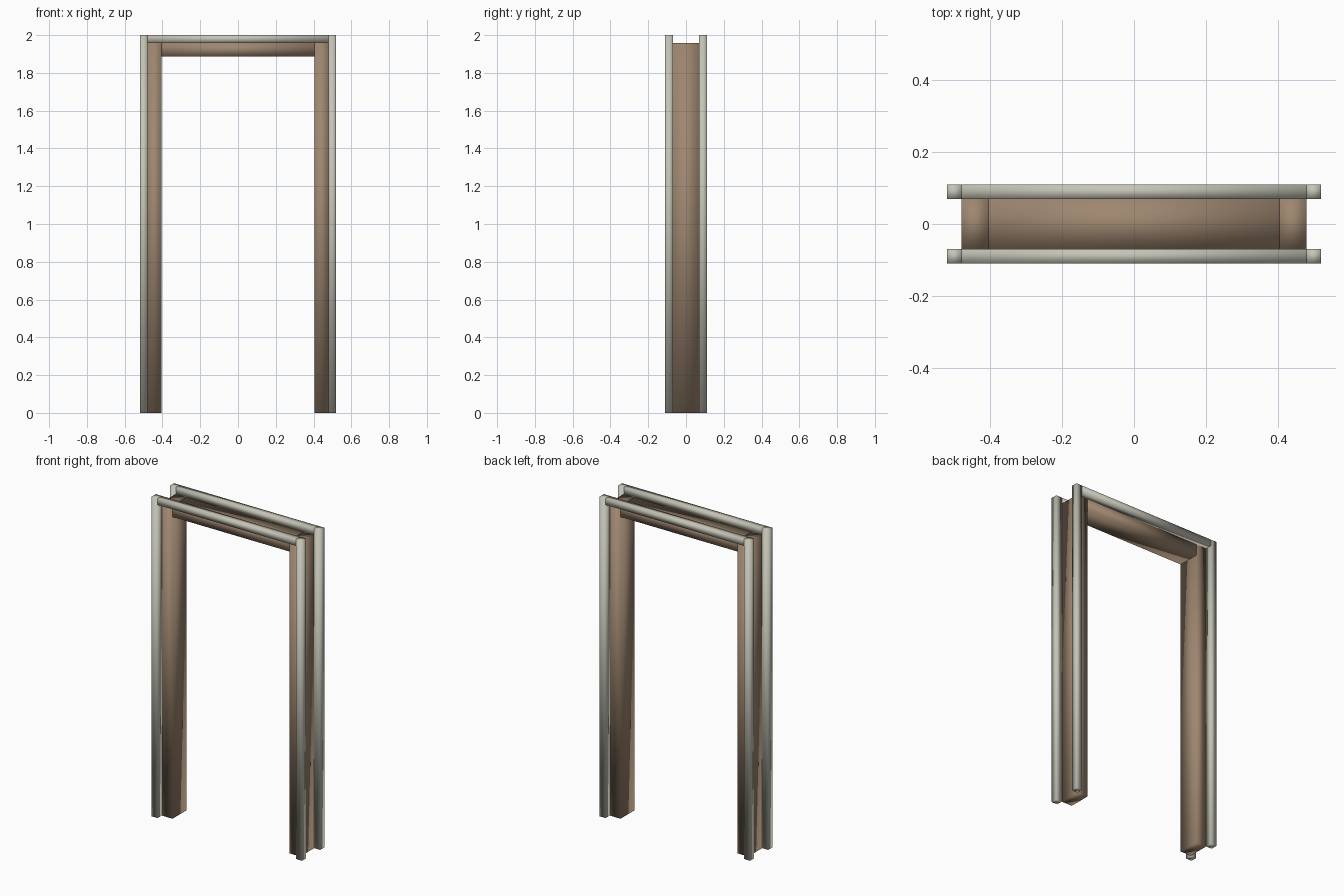
import bpy

cube = bpy.data.objects.get("Cube")
if cube:
    bpy.data.objects.remove(cube, do_unlink=True)


def make_material(name, color):
    mat = bpy.data.materials.new(name)
    mat.use_nodes = True
    mat.diffuse_color = color
    mat.node_tree.nodes["Principled BSDF"].inputs["Base Color"].default_value = color
    return mat


wood = make_material("brown wood", (0.34, 0.24, 0.16, 1))
paint = make_material("pale grey paint", (0.56, 0.55, 0.47, 1))


def box(name, low, high, mat):
    """Softly shaded box between two opposite corners."""
    center = [(a + b) / 2 for a, b in zip(low, high)]
    bpy.ops.mesh.primitive_cube_add(size=1, location=center)
    obj = bpy.context.object
    obj.name = name
    obj.scale = [b - a for a, b in zip(low, high)]
    bpy.ops.object.transform_apply(location=False, rotation=False, scale=True)
    obj.data.materials.append(mat)
    bpy.ops.object.shade_smooth()
    return obj


HEIGHT = 2.0
HALF_WIDTH = 0.52
HALF_DEPTH = 0.11
TRIM = 0.041
outer = HALF_WIDTH - TRIM      # outer face of the jambs
inner = 0.405                  # inner face of the jambs
depth = HALF_DEPTH - TRIM      # half depth of the wooden lining
top = HEIGHT - TRIM            # top of the wooden lining

# Wooden lining
box("header", (-inner, -depth, 1.888), (inner, depth, top), wood)
for side, sx in (("left", 1), ("right", -1)):
    xs = sorted((sx * inner, sx * outer))
    box(side + "_jamb", (xs[0], -depth, 0), (xs[1], depth, top), wood)

# Trim frames on the front and back
for face, sy in (("front", -1), ("back", 1)):
    ys = sorted((sy * depth, sy * HALF_DEPTH))
    box(face + "_top_trim", (-outer, ys[0], top), (outer, ys[1], HEIGHT), paint)
    for side, sx in (("left", 1), ("right", -1)):
        xs = sorted((sx * outer, sx * HALF_WIDTH))
        box(face + "_" + side + "_trim", (xs[0], ys[0], 0), (xs[1], ys[1], HEIGHT), paint)
